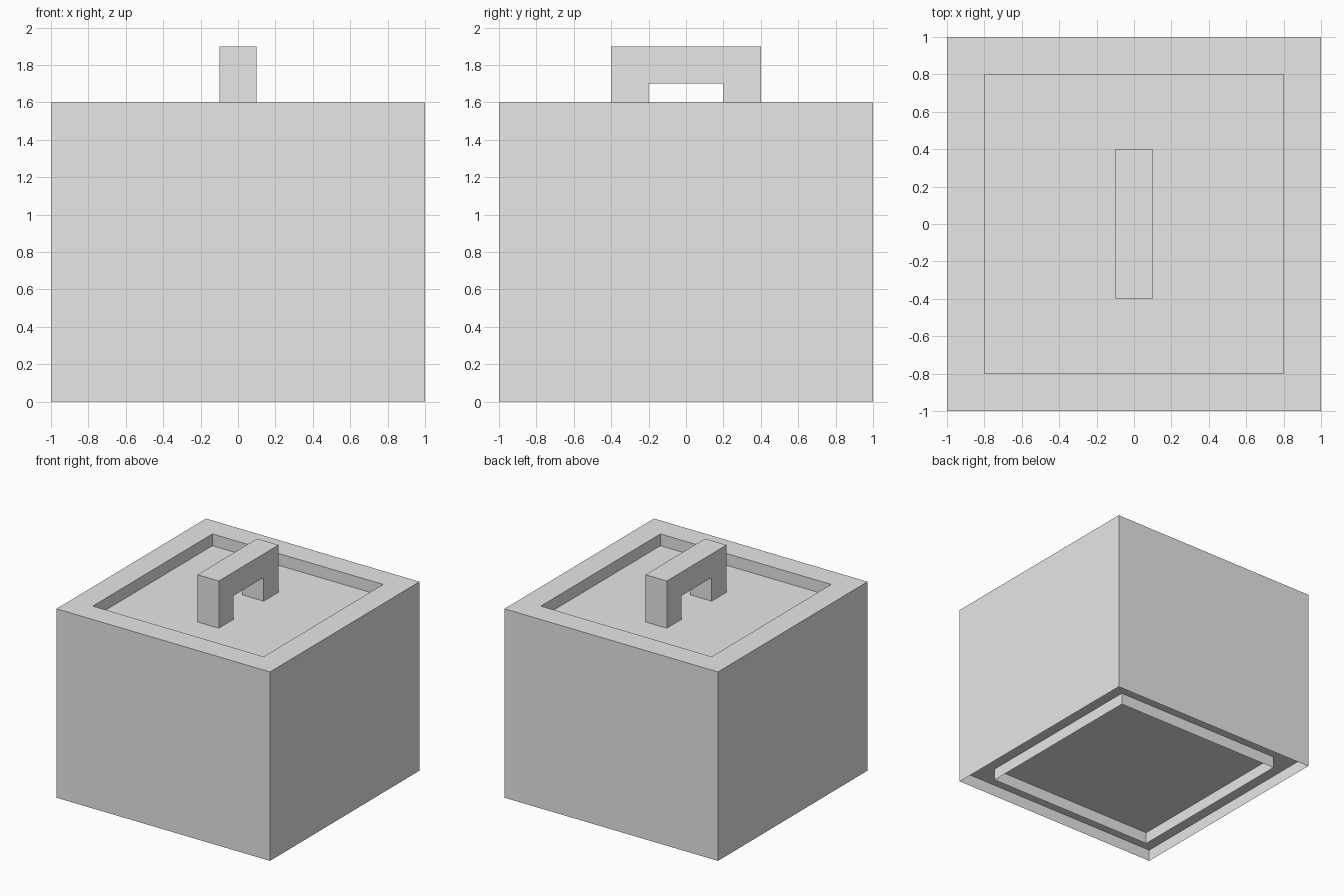
import bpy
import bmesh

# Remove the default object
cube = bpy.data.objects.get("Cube")
if cube:
    bpy.data.objects.remove(cube, do_unlink=True)

# Single plain grey
GREY = (0.8, 0.8, 0.8, 1.0)
grey = bpy.data.materials.new("plain_grey")
grey.use_nodes = True
grey.diffuse_color = GREY
grey.node_tree.nodes["Principled BSDF"].inputs["Base Color"].default_value = GREY

HALF, INNER = 1.0, 0.8        # outer and inset half widths
BASE, FLOOR, RIM = 0.1, 1.5, 1.6


def finish(name, bm):
    """Turn a bmesh into a named grey object."""
    mesh = bpy.data.meshes.new(name)
    bm.to_mesh(mesh)
    bm.free()
    mesh.materials.append(grey)
    obj = bpy.data.objects.new(name, mesh)
    bpy.context.collection.objects.link(obj)
    return obj


def square(bm, half, z):
    return [bm.verts.new((sx * half, sy * half, z))
            for sx, sy in ((-1, -1), (1, -1), (1, 1), (-1, 1))]


def bridge(bm, lower, upper):
    for i in range(4):
        j = (i + 1) % 4
        bm.faces.new((lower[i], lower[j], upper[j], upper[i]))


# Body: underside panel, outer walls, flat rim and sunken lid panel
bm = bmesh.new()
loops = [square(bm, half, z) for half, z in
         ((HALF, BASE), (HALF, RIM), (INNER, RIM), (INNER, FLOOR))]
for a, b in zip(loops, loops[1:]):
    bridge(bm, a, b)
bm.faces.new(loops[-1])
bm.faces.new(reversed(loops[0]))

# Outer walls carry on below the underside panel as a sheet lip
bridge(bm, square(bm, HALF, 0), loops[0])
bmesh.ops.dissolve_edges(bm, edges=[])
finish("box_body", bm)

# Inset sheet lip beneath the box
bm = bmesh.new()
bridge(bm, square(bm, INNER, 0), square(bm, INNER, BASE))
finish("base_lip", bm)

# Handle: arch profile in the y-z plane, extruded across x
bm = bmesh.new()
arch = [(-0.4, FLOOR), (-0.4, 1.9), (0.4, 1.9), (0.4, FLOOR),
        (0.2, FLOOR), (0.2, 1.7), (-0.2, 1.7), (-0.2, FLOOR)]
face = bm.faces.new([bm.verts.new((-0.1, y, z)) for y, z in arch])
side = bmesh.ops.extrude_face_region(bm, geom=[face])
bmesh.ops.translate(bm, vec=(0.2, 0, 0),
                    verts=[g for g in side["geom"] if isinstance(g, bmesh.types.BMVert)])
bmesh.ops.recalc_face_normals(bm, faces=bm.faces)
finish("lid_handle", bm)
